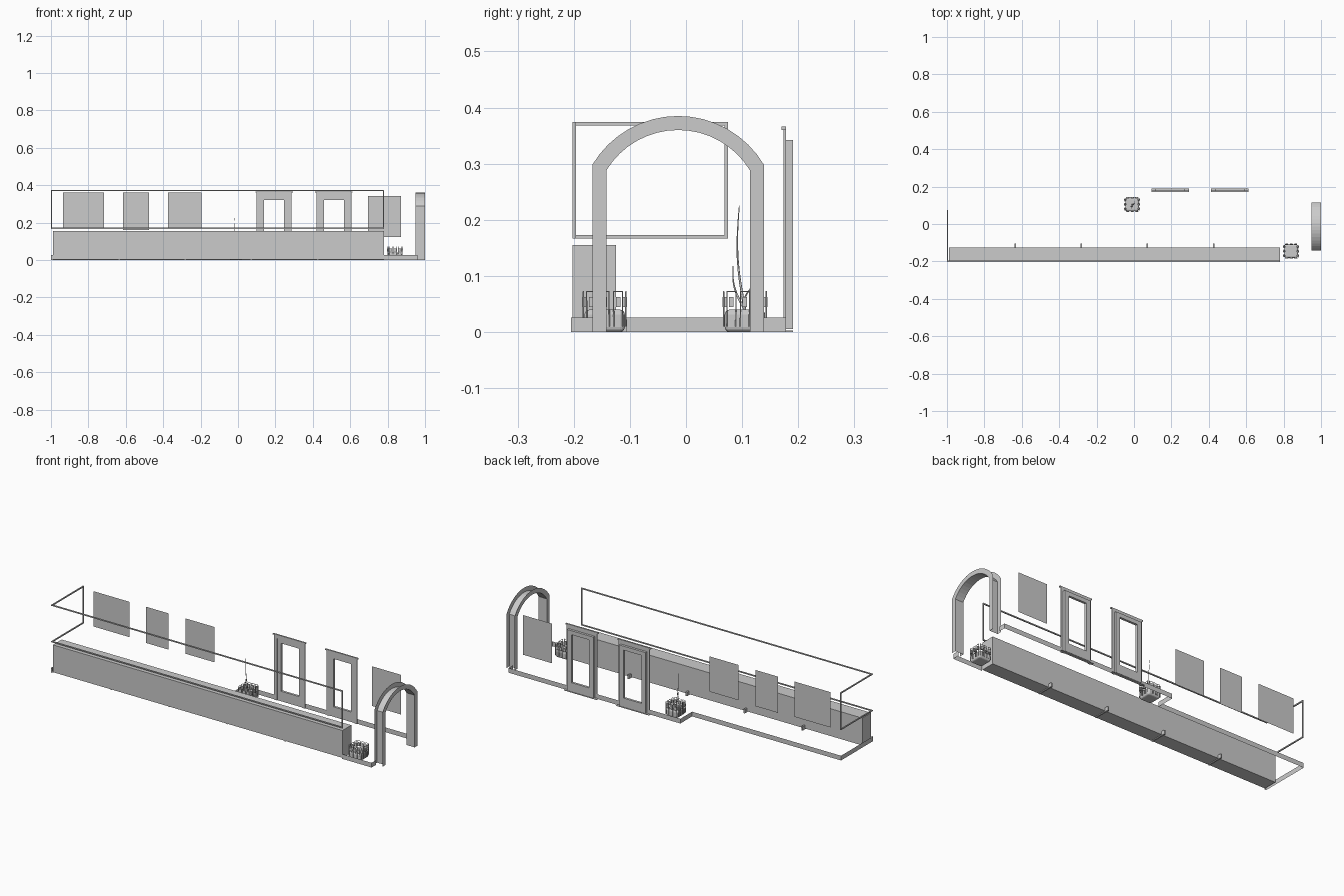
import bpy, bmesh, math
from mathutils import Vector

cube = bpy.data.objects.get("Cube")
if cube:
    bpy.data.objects.remove(cube, do_unlink=True)


def add_mesh(name, bm):
    bmesh.ops.recalc_face_normals(bm, faces=bm.faces)
    mesh = bpy.data.meshes.new(name)
    bm.to_mesh(mesh)
    bm.free()
    obj = bpy.data.objects.new(name, mesh)
    bpy.context.collection.objects.link(obj)
    return obj


def add_box(bm, x, y, z):
    verts = bmesh.ops.create_cube(bm, size=1)["verts"]
    for v in verts:
        v.co = Vector([(a + b) / 2 + c * (b - a) for (a, b), c in zip((x, y, z), v.co)])


def boxes(name, *specs):
    bm = bmesh.new()
    for spec in specs:
        add_box(bm, *spec)
    return add_mesh(name, bm)


def ribbon(name, path, z0, z1):
    """Upright sheet that follows a floor path."""
    bm = bmesh.new()
    cols = [(bm.verts.new((x, y, z0)), bm.verts.new((x, y, z1))) for x, y in path]
    for a, b in zip(cols, cols[1:]):
        bm.faces.new((a[0], b[0], b[1], a[1]))
    return add_mesh(name, bm)


def frame(name, x, y, z, inner_x, inner_z):
    """Rectangular surround with a see-through opening."""
    return boxes(name,
                 ((x[0], inner_x[0]), y, z), ((inner_x[1], x[1]), y, z),
                 (inner_x, y, (inner_z[1], z[1])),
                 *([(inner_x, y, (z[0], inner_z[0]))] if inner_z[0] > z[0] else []))


def tube(name, paths, radius):
    curve = bpy.data.curves.new(name, "CURVE")
    curve.dimensions = "3D"
    curve.bevel_depth = radius
    curve.bevel_resolution = 1
    curve.use_fill_caps = True
    for path in paths:
        spline = curve.splines.new("POLY")
        spline.points.add(len(path) - 1)
        for p, co in zip(spline.points, path):
            p.co = (*co[:3], 1)
            p.radius = co[3] if len(co) > 3 else 1
    obj = bpy.data.objects.new(name, curve)
    bpy.context.collection.objects.link(obj)
    return obj


# Long counter with cross ribs under it
LEFT, RIGHT, FRONT, BACK = -0.99, 0.78, -0.202, 0.075
boxes("counter", ((LEFT, RIGHT), (FRONT, -0.125), (0.004, 0.155)))
step = (RIGHT - LEFT) / 5
boxes("counter_ribs", *[((LEFT + step * i - 0.004, LEFT + step * i + 0.004),
                         (FRONT + 0.002, -0.105), (0, 0.022)) for i in range(1, 5)])

# Thin rails outlining the opening above the counter
T = 0.006
LOW, HIGH = (0.167, 0.173), (0.368, 0.374)
rails = []
for z in (LOW, HIGH):
    rails.append(((-1, RIGHT), (FRONT, FRONT + T), z))
    rails.append(((-1, -1 + T), (FRONT + T, BACK), z))
rails.append(((RIGHT - T, RIGHT), (FRONT, FRONT + T), (LOW[1], HIGH[0])))
rails.append(((-1, -1 + T), (BACK - T, BACK), (LOW[1], HIGH[0])))
boxes("opening_rails", *rails)

# Skirting around the room
WALL = 0.178
ribbon("skirting_back", [(-0.99, -0.205), (-1, -0.205), (-1, BACK), (-0.09, BACK),
                         (-0.09, WALL), (0.96, WALL), (0.96, 0.139)], 0, 0.026)
ribbon("skirting_front", [(RIGHT, -0.205), (0.96, -0.205), (0.96, -0.167)], 0, 0.026)

# Flat wall panels
for i, (x0, x1, y, z0, z1) in enumerate([
        (-0.936, -0.717, BACK, 0.165, 0.36), (-0.615, -0.476, BACK, 0.16, 0.36),
        (-0.374, -0.196, BACK, 0.165, 0.36), (0.695, 0.872, WALL, 0.123, 0.342)]):
    ribbon(f"wall_panel_{i + 1}", [(x0, y), (x1, y)], z0, z1)

# Doors: casing, cap, open-centred leaf and threshold
for side, x in (("right", 0.193), ("left", 0.513)):
    frame(f"{side}_door_casing", (x - 0.094, x + 0.094), (0.174, WALL), (0, 0.36),
          (x - 0.077, x + 0.077), (0, 0.342))
    boxes(f"{side}_door_cap", ((x - 0.1, x + 0.1), (0.17, WALL), (0.36, 0.366)))
    frame(f"{side}_door_leaf", (x - 0.08, x + 0.08), (WALL, 0.191), (0.005, 0.342),
          (x - 0.054, x + 0.054), (0.055, 0.32))
    boxes(f"{side}_door_threshold", ((x - 0.1, x + 0.1), (WALL, 0.191), (0, 0.003)))


# Archway: two faces joined by the inner lining, open on the outside
def arch_profile(half, spring, top, steps=16):
    rise = top - spring
    radius = (half ** 2 + rise ** 2) / (2 * rise)
    sweep = math.asin(half / radius)
    points = [(-half, 0)]
    for i in range(steps + 1):
        a = sweep * (2 * i / steps - 1)
        points.append((radius * math.sin(a), top - radius + radius * math.cos(a)))
    return points + [(half, 0)]


bm = bmesh.new()
outer = arch_profile(0.153, 0.298, 0.385)
inner = arch_profile(0.128, 0.288, 0.36)
loops = [[bm.verts.new((x, y - 0.014, z)) for y, z in prof]
         for x, prof in ((0.95, outer), (0.95, inner), (1, inner), (1, outer))]
for a, b in zip(loops, loops[1:]):
    for i in range(len(a) - 1):
        bm.faces.new((a[i], a[i + 1], b[i + 1], b[i]))
add_mesh("archway", bm)


# Planters: rounded square tub, band blocks and upright hoops
def planter(name, cx, cy):
    h = 0.036
    tub = boxes(f"{name}_tub", ((cx - h, cx + h), (cy - h, cy + h), (0, 0.04)))
    bevel = tub.modifiers.new("Bevel", "BEVEL")
    bevel.width = 0.009
    bevel.segments = 3
    blocks, hoops = [], []
    for side in (-1, 1):
        for off in (-0.024, 0, 0.024):
            for swap in (False, True):
                def place(along, out):
                    u, v = (out * side, along) if swap else (along, out * side)
                    return cx + u, cy + v
                hoops.append([(*place(off + du, 0.038), z) for du, z in
                              ((-0.008, 0.01), (-0.008, 0.072), (0.008, 0.072), (0.008, 0.01))])
                px, py = place(off, 0.036)
                blocks.append(((px - 0.007, px + 0.007), (py - 0.004, py + 0.004),
                               (0.045, 0.062)))
    boxes(f"{name}_band", *blocks)
    tube(f"{name}_hoops", hoops, 0.0015)


planter("back_planter", -0.01, 0.105)
planter("front_planter", 0.84, -0.145)

# Tall curved shoots in the back planter
shoots = []
for tip_x, tip_y, height in ((-0.02, 0.095, 0.225), (0.006, 0.122, 0.085), (-0.014, 0.084, 0.118)):
    path = []
    for i in range(9):
        t = i / 8
        bow = 0.008 * math.sin(math.pi * t)
        path.append((-0.01 + (tip_x + 0.01) * t, 0.105 + (tip_y - 0.105) * t - bow,
                     0.04 + (height - 0.04) * t, 1 - 0.7 * t))
    shoots.append(path)
tube("plant_shoots", shoots, 0.0025)
